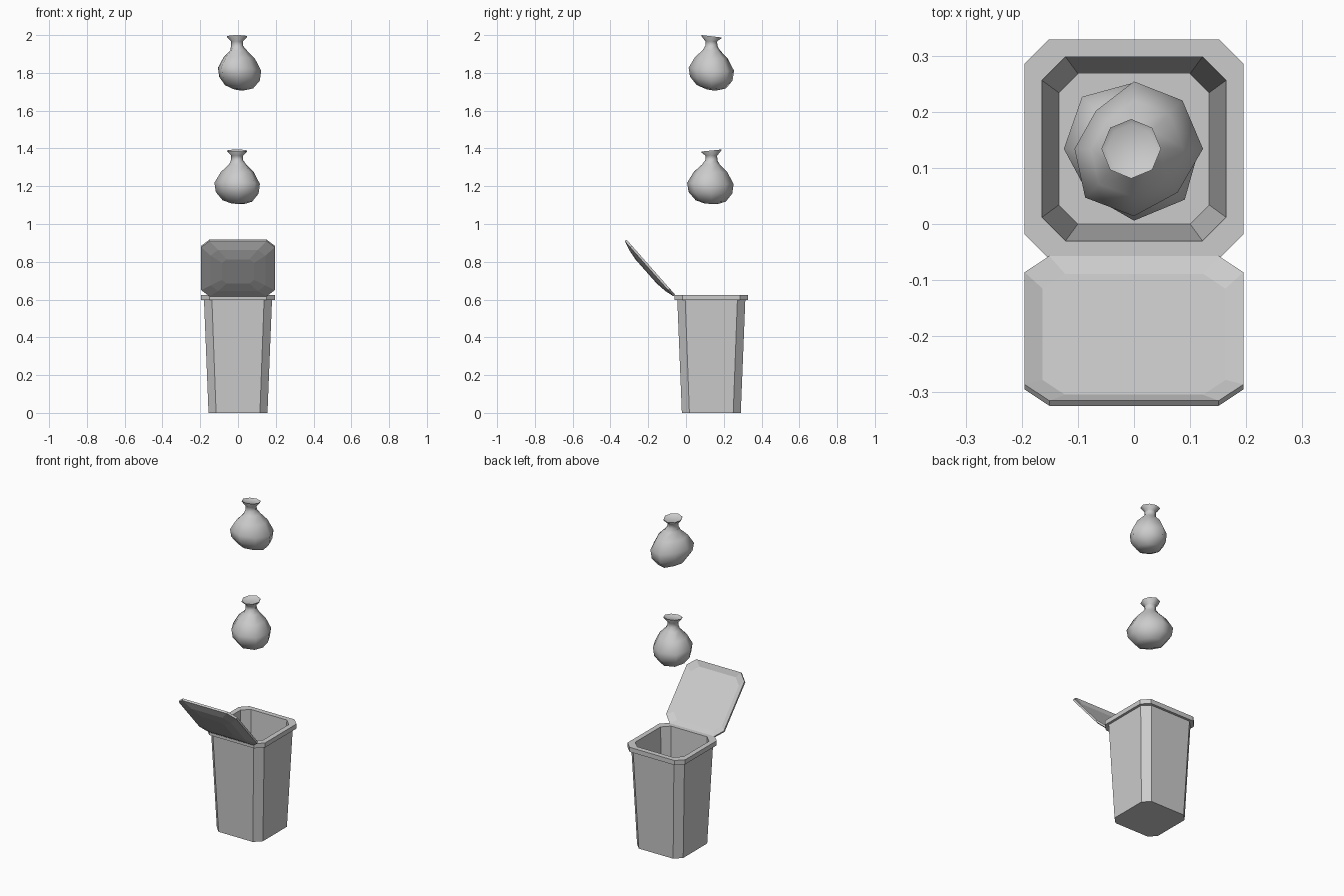
import bpy, bmesh, math
from mathutils import Vector

if "Cube" in bpy.data.objects:
    bpy.data.objects.remove(bpy.data.objects["Cube"])

CY = 0.134  # y centre of the bin and the bags


def loft(name, rings, smooth=False):
    """Skin a list of equal-length point rings and cap both ends."""
    bm = bmesh.new()
    vs = [[bm.verts.new(p) for p in r] for r in rings]
    n = len(rings[0])
    for a, b in zip(vs, vs[1:]):
        for i in range(n):
            j = (i + 1) % n
            bm.faces.new((a[i], a[j], b[j], b[i]))
    bm.faces.new(vs[0][::-1])
    bm.faces.new(vs[-1])
    bmesh.ops.recalc_face_normals(bm, faces=bm.faces)
    me = bpy.data.meshes.new(name)
    bm.to_mesh(me)
    bm.free()
    ob = bpy.data.objects.new(name, me)
    bpy.context.collection.objects.link(ob)
    if smooth:
        bpy.ops.object.select_all(action='DESELECT')
        ob.select_set(True)
        bpy.context.view_layer.objects.active = ob
        bpy.ops.object.shade_smooth_by_angle(angle=math.radians(60))
    return ob


def octagon(h, c):
    """Square of half size h with its corners cut by c."""
    k = h - c
    return [(h, -k), (h, k), (k, h), (-k, h), (-h, k), (-h, -k), (-k, -h), (k, -h)]


# Bin: outer wall, rim, inner wall and floor
sections = [(0.156, 0.040, 0.0), (0.180, 0.042, 0.597), (0.195, 0.043, 0.597),
            (0.195, 0.043, 0.625), (0.164, 0.042, 0.625), (0.134, 0.034, 0.025)]
loft("bin_body", [[(x, y + CY, z) for x, y in octagon(h, c)] for h, c, z in sections])

# Open lid: shallow dished panel, domed outside, tilted about the rim
ang = math.radians(48.6)
along = Vector((0, -math.cos(ang), math.sin(ang)))
outward = Vector((0, -math.sin(ang), -math.cos(ang)))
hinge = Vector((0, -0.057, 0.625))
lid_sections = [(0.163, 0.040, 0.014), (0.195, 0.044, 0.0), (0.195, 0.044, 0.012),
                (0.145, 0.040, 0.026), (0.085, 0.025, 0.034)]
loft("lid", [[hinge + Vector((x, 0, 0)) + along * (v + 0.195) + outward * w
              for x, v in octagon(h, c)] for h, c, w in lid_sections])

# Tied bags: lumpy eight-sided body, then round neck and flared top
BODY = [(0.008, 0.30), (0.022, 0.65), (0.065, 0.94), (0.115, 1.0),
        (0.175, 0.72), (0.215, 0.38)]
NECK = [(0.238, 0.032), (0.262, 0.031), (0.284, 0.053), (0.289, 0.053), (0.283, 0.044)]


def bag(name, base, radii, lean, flare_tilt):
    rings = []
    dirs = [(math.cos(i * math.pi / 4), math.sin(i * math.pi / 4)) for i in range(8)]
    for z, s in BODY:
        ring = []
        for (cx, cy), r in zip(dirs, radii):
            x, y = cx * r * s, cy * r * s
            ring.append((x, y + CY, base + z - lean * (x + y) * (1 - z / 0.24)))
        rings.append(ring)
    for z, r in NECK:
        t = flare_tilt if z > 0.27 else 0
        rings.append([(cx * r - 0.005, cy * r + CY, base + z + t * cy * r)
                      for cx, cy in dirs])
    loft(name, rings, smooth=True)


bag("upper_bag", 1.705, [.123, .122, .120, .096, .106, .123, .120, .110], 0.13, -0.12)
bag("lower_bag", 1.10, [.116, .108, .118, .131, .125, .115, .128, .128], 0.05, 0.10)
